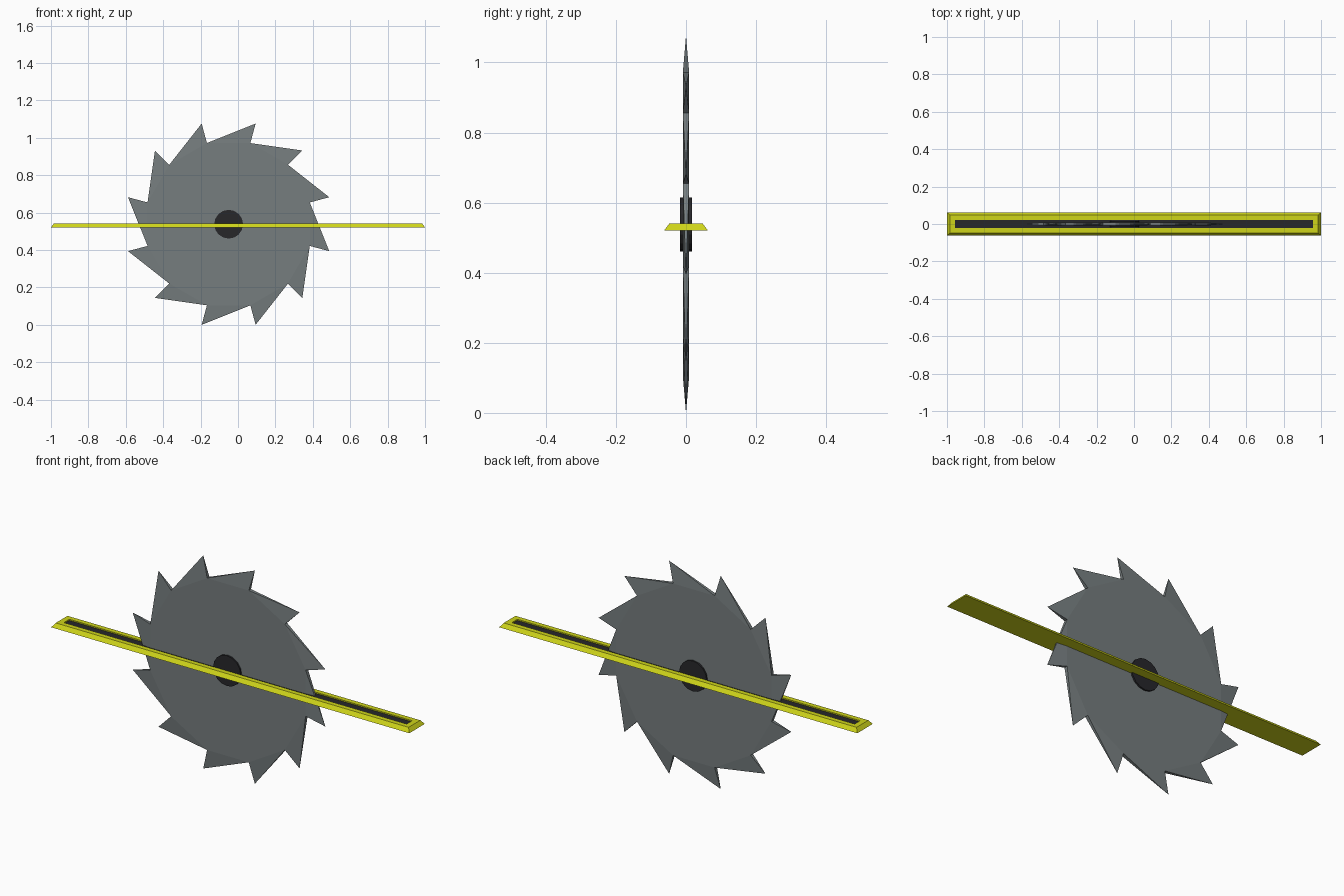
import bpy, bmesh
from math import cos, sin, radians, pi
from mathutils import Matrix

if "Cube" in bpy.data.objects:
    bpy.data.objects.remove(bpy.data.objects["Cube"])

CX, CZ = -0.05, 0.538   # blade axis
TEETH, R_BODY, R_TIP, HALF = 12, 0.449, 0.557, 0.009


def material(name, rgb):
    m = bpy.data.materials.new(name)
    m.diffuse_color = (*rgb, 1)
    m.use_nodes = True
    m.node_tree.nodes["Principled BSDF"].inputs["Base Color"].default_value = m.diffuse_color
    return m


def finish(name, bm, mats):
    bmesh.ops.recalc_face_normals(bm, faces=bm.faces)
    me = bpy.data.meshes.new(name)
    bm.to_mesh(me)
    bm.free()
    for m in mats:
        me.materials.append(m)
    ob = bpy.data.objects.new(name, me)
    bpy.context.collection.objects.link(ob)
    return ob


steel = material("steel", (0.18, 0.205, 0.21))
dark = material("dark", (0.02, 0.02, 0.023))
yellow = material("yellow", (0.62, 0.66, 0.01))

# Saw blade: flat disc with wedge teeth sharpening to a point
bm = bmesh.new()


def polar(r, i, y):
    a = radians(15 + 360 / TEETH * i)
    return bm.verts.new((CX + r * cos(a), y, CZ + r * sin(a)))


front = [polar(R_BODY, i, -HALF) for i in range(TEETH)]
back = [polar(R_BODY, i, HALF) for i in range(TEETH)]
tips = [polar(R_TIP, i, 0) for i in range(TEETH)]
bm.faces.new(front)
bm.faces.new(back[::-1])
for i in range(TEETH):
    j = (i + 1) % TEETH
    bm.faces.new((front[i], tips[i], front[j]))
    bm.faces.new((back[j], tips[i], back[i]))
    bm.faces.new((front[i], back[i], tips[i]))
    bm.faces.new((front[j], tips[i], back[j]))
finish("saw_blade", bm, [steel])

# Hub through the middle of the blade
bm = bmesh.new()
bmesh.ops.create_cone(bm, cap_ends=True, segments=16, radius1=0.077, radius2=0.077, depth=0.034,
                      matrix=Matrix.Translation((CX, 0, CZ)) @ Matrix.Rotation(pi / 2, 4, 'X'))
finish("hub", bm, [dark])

# Floor plate: bevelled rim with a recessed dark slot, built from stacked rectangles
bm = bmesh.new()
levels = [(1.0, 0.062, 0.521), (0.985, 0.047, 0.541), (0.957, 0.022, 0.541), (0.957, 0.022, 0.535)]
rings = [[bm.verts.new((sx * x, sy * y, z)) for sx, sy in ((-1, -1), (1, -1), (1, 1), (-1, 1))]
         for x, y, z in levels]
bm.faces.new(rings[0][::-1])
for a, b in zip(rings, rings[1:]):
    for i in range(4):
        j = (i + 1) % 4
        bm.faces.new((a[i], a[j], b[j], b[i]))
slot = bm.faces.new(rings[-1])
slot.material_index = 1
finish("floor_plate", bm, [yellow, dark])
